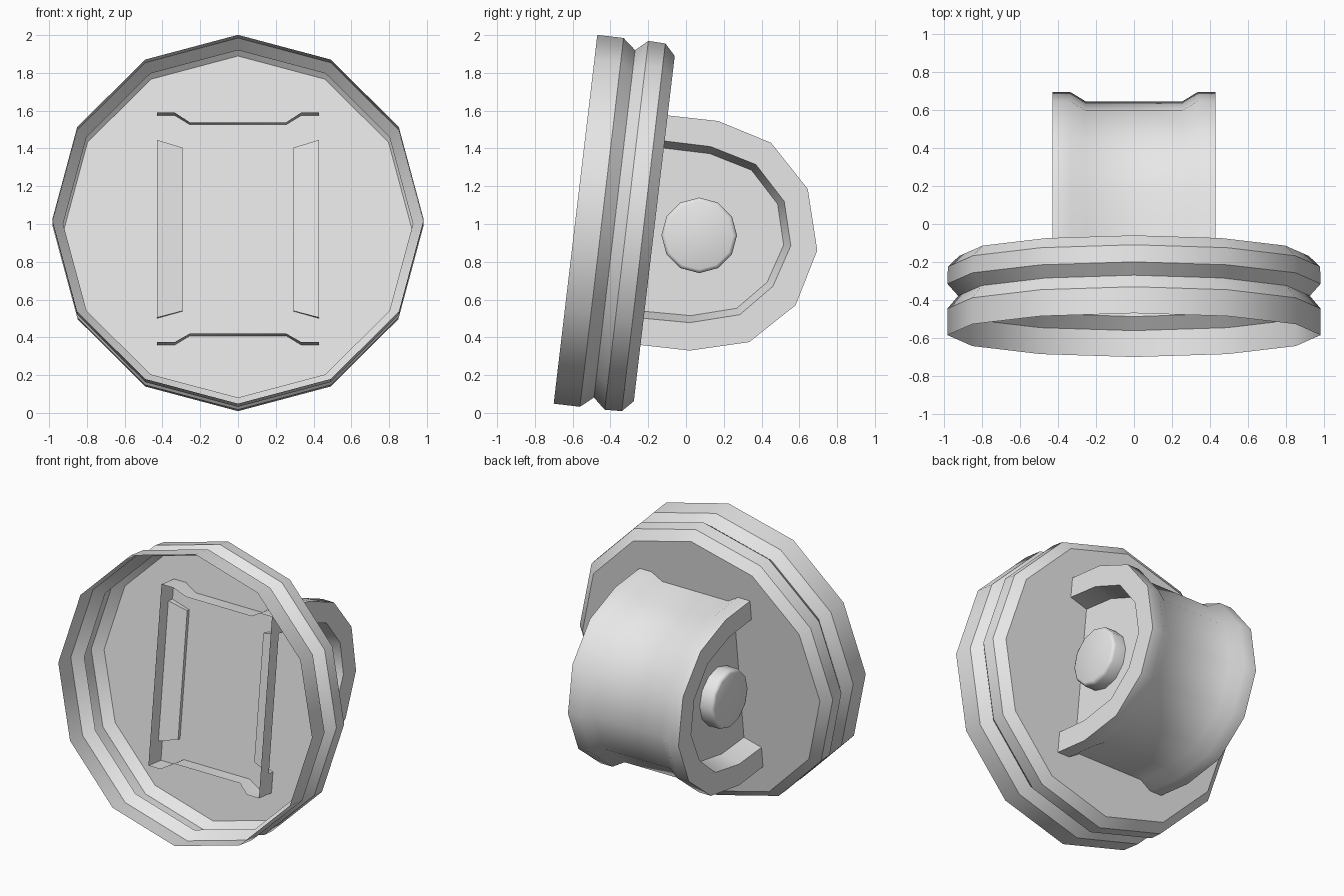
import bpy, bmesh
from math import sin, cos, pi, radians
from mathutils import Matrix, Vector

old = bpy.data.objects.get("Cube")
if old:
    bpy.data.objects.remove(old, do_unlink=True)

grey = bpy.data.materials.new("plain_grey")
grey.use_nodes = True
colour = (0.8, 0.8, 0.8, 1)
grey.diffuse_color = colour
grey.node_tree.nodes["Principled BSDF"].inputs["Base Color"].default_value = colour


def finish(name, bm, angle=35):
    """Turn a bmesh into a named, shaded object."""
    bmesh.ops.recalc_face_normals(bm, faces=bm.faces[:])
    mesh = bpy.data.meshes.new(name)
    bm.to_mesh(mesh)
    bm.free()
    mesh.materials.append(grey)
    obj = bpy.data.objects.new(name, mesh)
    bpy.context.collection.objects.link(obj)
    bpy.ops.object.select_all(action='DESELECT')
    obj.select_set(True)
    bpy.context.view_layer.objects.active = obj
    bpy.ops.object.shade_smooth_by_angle(angle=radians(angle))
    return obj


def loft(bm, loops, is_open=lambda i: False):
    """Skin neighbouring loops of points; returns the vertex loops."""
    rows = [[bm.verts.new(p) for p in loop] for loop in loops]
    for i, (a, b) in enumerate(zip(rows, rows[1:])):
        n = len(a)
        for j in range(n - 1 if is_open(i) else n):
            k = (j + 1) % n
            bm.faces.new((a[j], a[k], b[k], b[j]))
    return rows


def ring(radius, depth):
    """Twelve-sided loop around the y axis."""
    return [Vector((radius * sin(i * pi / 6), depth, radius * cos(i * pi / 6)))
            for i in range(12)]


# Tilted dish: thin grooved rim, open at the front, closed at the back
bm = bmesh.new()
rim = [(0.983, 0), (0.983, 0.14), (0.926, 0.208), (0.983, 0.272), (0.98, 0.363), (0.92, 0.42)]
tilt = Matrix.Translation((0, -0.585, 1.025)) @ Matrix.Rotation(radians(-6.75), 4, 'X')
rows = loft(bm, [[tilt @ p for p in ring(r, d)] for r, d in rim])
bm.faces.new(rows[-1])
finish("dish", bm)

# Drum: D-shaped spool with flared ends and tapered recesses, open at the front
outer = [(-0.235, 1.59), (0.17, 1.545), (0.45, 1.43), (0.645, 1.185), (0.695, 0.86),
         (0.58, 0.57), (0.335, 0.375), (0.02, 0.33), (-0.38, 0.375)]
inner = [(-0.16, 1.445), (0.13, 1.41), (0.37, 1.315), (0.52, 1.12), (0.555, 0.885),
         (0.46, 0.67), (0.285, 0.52), (0.02, 0.478), (-0.27, 0.505)]
cy, cz = 0.08, 0.94


def section(x, profile, scale=1):
    return [Vector((x, cy + (y - cy) * scale, cz + (z - cz) * scale)) for y, z in profile]


half = [(0.295, inner, 0.92), (0.428, inner, 1), (0.428, outer, 1),
        (0.335, outer, 1), (0.255, outer, 0.92)]
sections = [section(-x, p, s) for x, p, s in half]
sections += [section(x, p, s) for x, p, s in reversed(half)]
bm = bmesh.new()
rows = loft(bm, sections, is_open=lambda i: 2 <= i <= 6)
bm.faces.new(rows[0])
bm.faces.new(rows[-1])
finish("drum", bm)

# Round knobs standing in each recess
for side, name in ((1, "left_knob"), (-1, "right_knob")):
    bm = bmesh.new()
    turn = Matrix.Translation((0, 0.07, 0.94)) @ Matrix.Rotation(-side * pi / 2, 4, 'Z')
    rows = loft(bm, [[turn @ p for p in ring(r, d)]
                     for r, d in ((0.2, 0.28), (0.2, 0.375), (0.194, 0.39), (0.18, 0.396))])
    bm.faces.new(rows[-1])
    finish(name, bm, 50)
